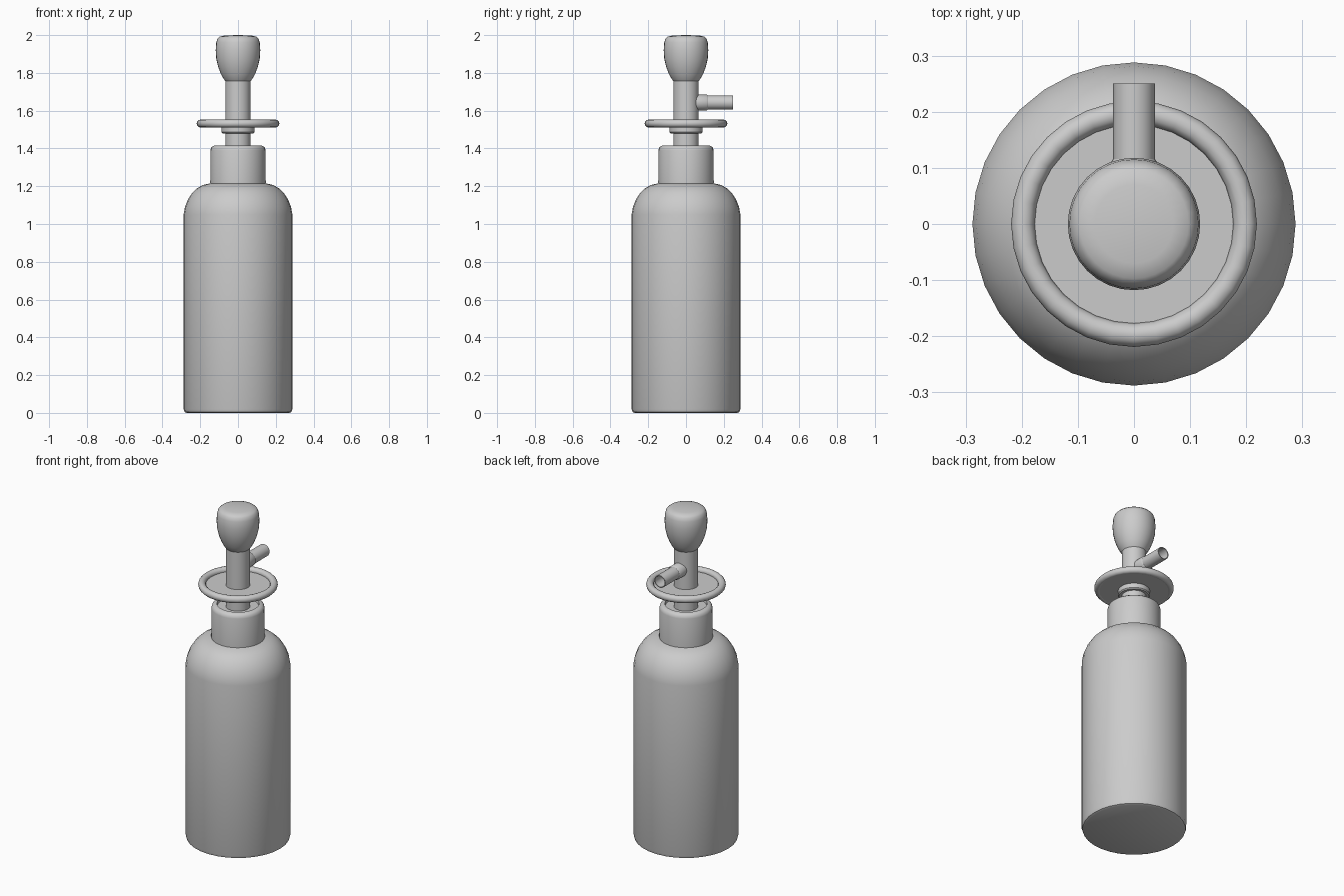
import bpy, math
from mathutils import Matrix

if "Cube" in bpy.data.objects:
    bpy.data.objects.remove(bpy.data.objects["Cube"])


def lathe(name, profile, segs=32, matrix=Matrix(), closed=False):
    """Revolve (radius, height) points around z; radius 0 makes a pole."""
    verts, faces, rings = [], [], []
    for r, z in profile:
        n = 1 if r == 0 else segs
        rings.append([len(verts) + i for i in range(n)])
        verts += [matrix @ Matrix.Rotation(2 * math.pi * i / segs, 4, 'Z')
                  @ Matrix.Translation((r, 0, z)).to_translation() for i in range(n)]
    pairs = list(zip(rings, rings[1:]))
    if closed:
        pairs.append((rings[-1], rings[0]))
    for a, b in pairs:
        for i in range(segs):
            j = (i + 1) % segs
            quad = [a[i % len(a)], a[j % len(a)], b[j % len(b)], b[i % len(b)]]
            faces.append(list(dict.fromkeys(quad)))
    mesh = bpy.data.meshes.new(name)
    mesh.from_pydata(verts, [], faces)
    obj = bpy.data.objects.new(name, mesh)
    bpy.context.collection.objects.link(obj)
    bpy.ops.object.select_all(action='DESELECT')
    obj.select_set(True)
    bpy.context.view_layer.objects.active = obj
    bpy.ops.object.shade_smooth_by_angle(angle=math.radians(40))
    return obj


# bottle with rounded shoulder, neck and shallow recessed mouth
lathe("bottle", [(0, 0), (0.272, 0), (0.283, 0.005), (0.288, 0.02), (0.288, 1.05),
                 (0.281, 1.09), (0.265, 1.13), (0.242, 1.165), (0.215, 1.19),
                 (0.185, 1.207), (0.147, 1.215), (0.146, 1.39), (0.142, 1.405),
                 (0.13, 1.414), (0.116, 1.416), (0.113, 1.40), (0, 1.40)])

# lower stem and collar beneath the plate
lathe("lower_stem", [(0, 1.38), (0.067, 1.38), (0.067, 1.49), (0, 1.49)])
lathe("collar", [(0, 1.48), (0.082, 1.48), (0.088, 1.486), (0.088, 1.515), (0, 1.515)])

# plate and its round rim
lathe("plate", [(0, 1.513), (0.195, 1.513), (0.195, 1.53), (0, 1.53)])
lathe("plate_rim", [(0.198 + 0.021 * math.cos(math.tau * i / 12),
                     1.532 + 0.021 * math.sin(math.tau * i / 12)) for i in range(12)],
      closed=True)

# upper stem and knob
lathe("upper_stem", [(0, 1.52), (0.067, 1.52), (0.067, 1.78), (0, 1.78)])
lathe("knob", [(0, 1.755), (0.066, 1.755), (0.076, 1.768), (0.09, 1.793), (0.105, 1.832),
               (0.115, 1.875), (0.118, 1.92), (0.115, 1.962), (0.108, 1.982),
               (0.097, 1.992), (0.07, 1.998), (0, 2.0)])

# hollow spout pointing backwards, with a socket at the stem
along_y = Matrix.Translation((0, 0, 1.643)) @ Matrix.Rotation(-math.pi / 2, 4, 'X')
lathe("spout_socket", [(0, 0.05), (0.042, 0.05), (0.042, 0.109), (0.037, 0.116), (0, 0.116)],
      24, along_y)
lathe("spout", [(0, 0.10), (0.037, 0.10), (0.037, 0.25), (0.032, 0.25),
                (0.032, 0.13), (0, 0.13)], 24, along_y)
